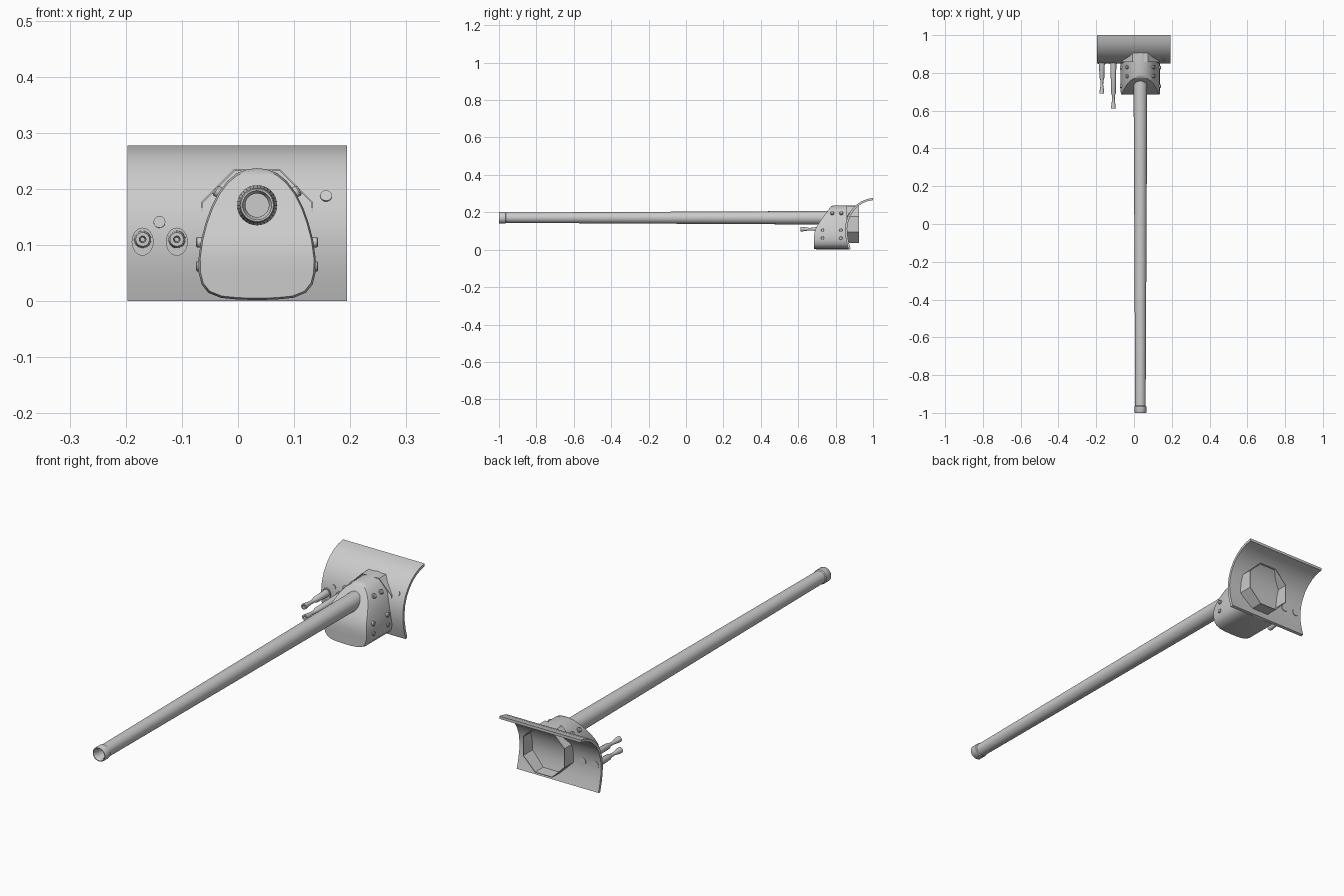
import bpy, bmesh, math
from mathutils import Vector

if "Cube" in bpy.data.objects:
    bpy.data.objects.remove(bpy.data.objects["Cube"])

CX = 0.034          # gun axis, sideways
GUN_Z = 0.171       # gun axis, height

grey = bpy.data.materials.new("plain grey")
grey.diffuse_color = (0.6, 0.6, 0.6, 1)
grey.use_nodes = True
grey.node_tree.nodes["Principled BSDF"].inputs["Base Color"].default_value = grey.diffuse_color


def finish(name, bm, angle=35):
    """Clean the mesh, make an object and smooth all but the sharp edges."""
    bmesh.ops.remove_doubles(bm, verts=bm.verts, dist=1e-5)
    bmesh.ops.recalc_face_normals(bm, faces=bm.faces)
    me = bpy.data.meshes.new(name)
    bm.to_mesh(me)
    bm.free()
    me.materials.append(grey)
    ob = bpy.data.objects.new(name, me)
    bpy.context.collection.objects.link(ob)
    bpy.ops.object.select_all(action='DESELECT')
    ob.select_set(True)
    bpy.context.view_layer.objects.active = ob
    bpy.ops.object.shade_smooth_by_angle(angle=math.radians(angle))
    return ob


def skin(bm, rings, closed=False):
    """Bridge equal rings of points with quads; cap both ends unless closed."""
    vs = [[bm.verts.new(p) for p in r] for r in rings]
    n = len(vs[0])
    pairs = list(zip(vs, vs[1:])) + ([(vs[-1], vs[0])] if closed else [])
    for a, b in pairs:
        for i in range(n):
            j = (i + 1) % n
            bm.faces.new((a[i], a[j], b[j], b[i]))
    if not closed:
        bm.faces.new(vs[0])
        bm.faces.new(vs[-1])


def lathe(name, profile, origin, axis=(0, 1, 0), n=32, turn=0.0, closed=False,
          squash=1.0, angle=35):
    """Revolve (radius, distance) pairs about an axis."""
    q = Vector((0, 0, 1)).rotation_difference(Vector(axis).normalized())
    rings = []
    for r, d in profile:
        ring = []
        for i in range(n):
            t = 2 * math.pi * i / n + turn
            p = Vector((r * math.cos(t), r * math.sin(t) * squash, d))
            ring.append(Vector(origin) + q @ p)
        rings.append(ring)
    bm = bmesh.new()
    skin(bm, rings, closed)
    return finish(name, bm, angle)


# Curved shield: front line in (y, z), thickened towards the rear
shield = [(0.869, 0), (0.858, 0.04), (0.851, 0.08), (0.85, 0.115), (0.855, 0.15),
          (0.867, 0.184), (0.886, 0.215), (0.91, 0.24), (0.938, 0.259),
          (0.968, 0.271), (1.0, 0.277)]


def shield_y(z):
    for (y0, z0), (y1, z1) in zip(shield, shield[1:]):
        if z <= z1:
            return y0 + (y1 - y0) * (z - z0) / (z1 - z0)
    return shield[-1][0]


back = []
for i, (y, z) in enumerate(shield):
    a, b = shield[max(i - 1, 0)], shield[min(i + 1, len(shield) - 1)]
    d = Vector((b[0] - a[0], b[1] - a[1])).normalized() * 0.012
    back.append((min(y + d.y, 1.0), max(z - d.x, 0.0)))
bm = bmesh.new()
rings = []
for (y, z), (yb, zb) in zip(shield, back):
    rings.append([(-0.197, y, z), (0.194, y, z), (0.194, yb, zb), (-0.197, yb, zb)])
skin(bm, rings)
finish("curved_shield", bm)

# Mantlet housing: egg outline with a sloping upper front
half = [(0, 0.237), (0.018, 0.235), (0.036, 0.228), (0.053, 0.214), (0.069, 0.193),
        (0.082, 0.167), (0.092, 0.139), (0.1, 0.108), (0.1045, 0.075), (0.104, 0.05),
        (0.099, 0.03), (0.087, 0.015), (0.065, 0.006), (0.035, 0.003), (0, 0.002)]
outline = half + [(-x, z) for x, z in reversed(half[1:-1])]


def front_y(z):
    t = max(0.0, (z - 0.095) / 0.142)
    return 0.685 + 0.095 * t ** 1.2


def egg(scale, yfun):
    return [(CX + x * scale, yfun(0.11 + (z - 0.11) * scale), 0.11 + (z - 0.11) * scale)
            for x, z in outline]


bm = bmesh.new()
# the front face is a strip across the outline so that it follows the slope
sections = [egg(0.97, front_y), egg(1.0, lambda z: front_y(z) + 0.012),
            egg(1.0, lambda z: shield_y(z) + 0.004)]
vs = [[bm.verts.new(p) for p in s] for s in sections]
n = len(outline)
for a, b in zip(vs, vs[1:]):
    for i in range(n):
        j = (i + 1) % n
        bm.faces.new((a[i], a[j], b[j], b[i]))
for ring in (vs[0], vs[-1]):
    for i in range(len(half) - 1):
        quad = [ring[i], ring[i + 1], ring[(n - i - 1) % n], ring[(n - i) % n]]
        bm.faces.new(list(dict.fromkeys(quad)))
finish("mantlet_housing", bm, 40)

# Bolts on both flanks, pointing outwards from the housing
for side in (-1, 1):
    for k, y in enumerate((0.782, 0.83)):
        lathe(f"upper_bolt_{side}_{k}", [(0.010, -0.006), (0.010, 0.006), (0.007, 0.009)],
              (CX + side * 0.068, y, 0.194), (side, 0, 0.62), 12)
    for k, (y, z) in enumerate([(0.73, 0.105), (0.828, 0.105),
                                (0.73, 0.062), (0.828, 0.062)]):
        lathe(f"lower_bolt_{side}_{k}", [(0.009, -0.008), (0.009, 0.004), (0.007, 0.006)],
              (CX + side * 0.103, y, z), (side, 0, 0), 12)

# Gun barrel with muzzle collar and bore
lathe("gun_barrel", [(0.021, -0.94), (0.021, -0.99), (0.026, -1.0), (0.029, -1.0),
                     (0.031, -0.997), (0.031, -0.966), (0.0275, -0.962),
                     (0.036, 0.70), (0.036, 0.80)], (CX, 0, GUN_Z), n=32)

# Open octagonal breech sleeve behind the shield
lathe("breech_sleeve", [(0.108, 0.858), (0.108, 0.925), (0.105, 0.925), (0.105, 0.858)],
      (CX, 0, 0.135), n=8, turn=math.pi / 8, closed=True, angle=30)

# Two small barrels with flared tips, each in an oval collar on the shield
for name, x, tip in (("outer", -0.17, 0.692), ("inner", -0.109, 0.612)):
    lathe(name + "_small_barrel",
          [(0.004, tip + 0.02), (0.006, tip), (0.0125, tip), (0.012, tip + 0.012),
           (0.007, tip + 0.045), (0.008, tip + 0.07), (0.0125, tip + 0.08),
           (0.016, 0.865)], (x, 0, 0.11), n=20)
    lathe(name + "_collar", [(0.0195, 0.846), (0.0195, 0.858)], (x, 0, 0.106),
          n=24, squash=1.28)

# Round sight covers on the shield face
for name, x, z in (("left", -0.14, 0.141), ("right", 0.157, 0.187)):
    slope = (shield_y(z + 0.01) - shield_y(z - 0.01)) / 0.02
    lathe(name + "_sight_cover", [(0.0105, -0.004), (0.0105, 0.003)],
          (x, shield_y(z), z), (0, -1, slope), 20)
